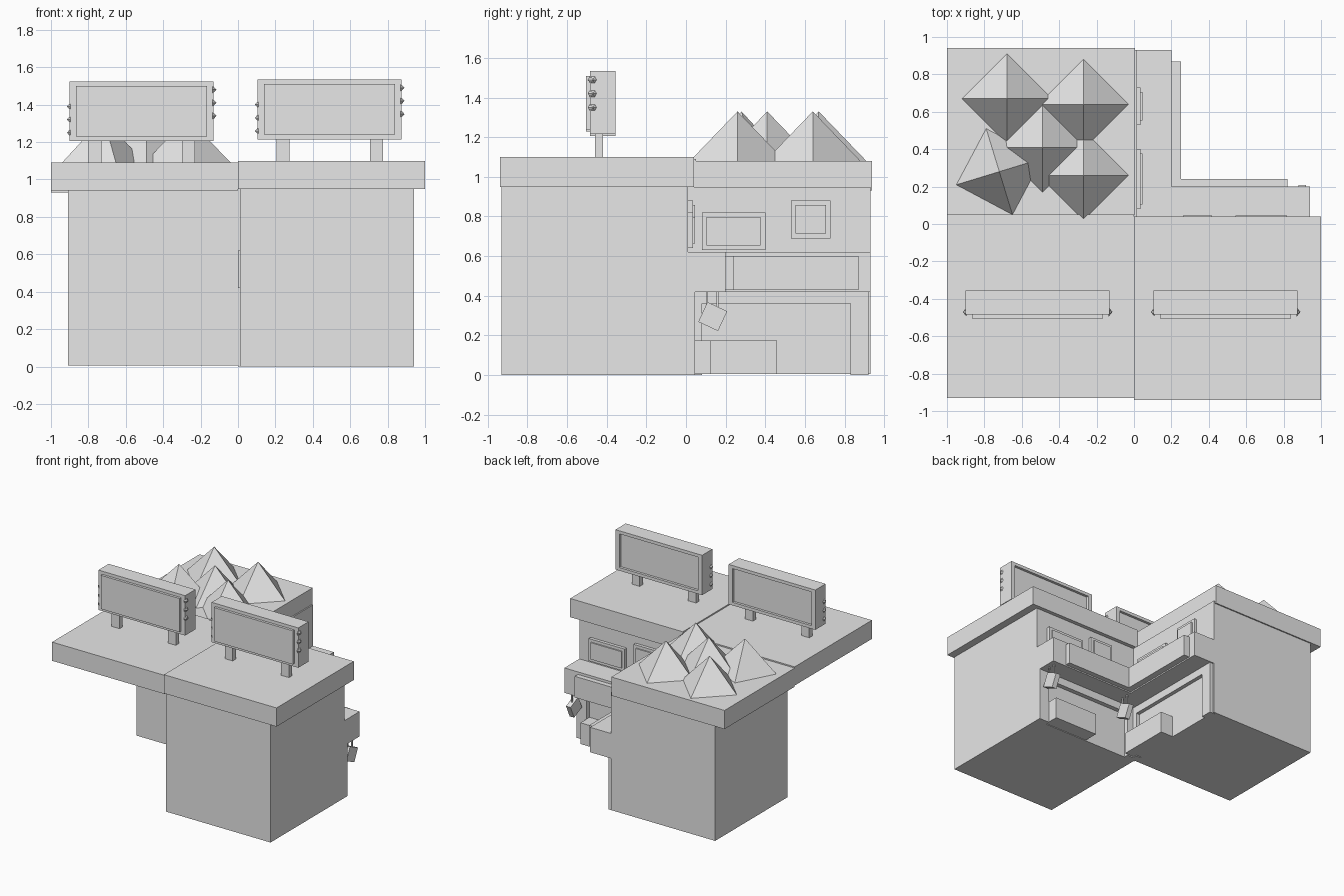
import bpy, bmesh, math
from mathutils import Matrix, Vector

cube = bpy.data.objects.get("Cube")
if cube:
    bpy.data.objects.remove(cube, do_unlink=True)

grey = bpy.data.materials.new("plain_grey")
grey.use_nodes = True
grey.diffuse_color = (0.8, 0.8, 0.8, 1)
grey.node_tree.nodes["Principled BSDF"].inputs["Base Color"].default_value = (0.8, 0.8, 0.8, 1)


def finish(name, bm):
    bmesh.ops.recalc_face_normals(bm, faces=bm.faces)
    mesh = bpy.data.meshes.new(name)
    bm.to_mesh(mesh)
    bm.free()
    mesh.materials.append(grey)
    obj = bpy.data.objects.new(name, mesh)
    bpy.context.collection.objects.link(obj)
    return obj


def box(name, x, y, z, tilt=0):
    """Box from (min, max) pairs, optionally tilted about the x axis."""
    bm = bmesh.new()
    size = Vector((x[1] - x[0], y[1] - y[0], z[1] - z[0]))
    mid = Vector((sum(x), sum(y), sum(z))) / 2
    m = Matrix.Translation(mid) @ Matrix.Rotation(tilt, 4, 'X') @ Matrix.Diagonal(size).to_4x4()
    bmesh.ops.create_cube(bm, size=1, matrix=m)
    return finish(name, bm)


def wall_box(name, wing, along, out, z):
    """Box on the courtyard wall of a wing: along the wall, then outward."""
    if wing == "front":
        return box(name, along, out, z)
    return box(name, out, along, z)


def prism(name, outline, z0, z1):
    bm = bmesh.new()
    face = bm.faces.new([bm.verts.new((px, py, z0)) for px, py in outline])
    top = bmesh.ops.extrude_face_region(bm, geom=[face])["geom"]
    bmesh.ops.translate(bm, vec=(0, 0, z1 - z0),
                        verts=[v for v in top if isinstance(v, bmesh.types.BMVert)])
    return finish(name, bm)


def cone(name, matrix, sides, radius, height):
    bm = bmesh.new()
    bmesh.ops.create_cone(bm, cap_ends=True, segments=sides, radius1=radius, radius2=0,
                          depth=height, matrix=matrix)
    return finish(name, bm)


# Two building wings standing corner to corner
box("front_wing", (0.01, 0.94), (-0.93, 0.01), (0, 0.96))
box("back_wing", (-0.91, 0.015), (0.01, 0.93), (0.005, 0.95))

# Three roof slabs
box("front_left_roof", (0, 1), (-0.94, 0.04), (0.95, 1.10))
box("front_right_roof", (-1, 0), (-0.93, 0.05), (0.94, 1.09))
box("back_roof", (-1, 0.005), (0.05, 0.94), (0.93, 1.08))

# Angled canopy over the shop fronts, with a sign board on each arm
prism("canopy", [(0, 0), (0.94, 0), (0.94, 0.2), (0.2, 0.2), (0.2, 0.93), (0, 0.93)], 0.42, 0.62)
wall_box("front_canopy_board", "front", (0.2, 0.82), (0.2, 0.24), (0.43, 0.6))
wall_box("back_canopy_board", "back", (0.2, 0.87), (0.2, 0.25), (0.43, 0.6))

# Shop fronts: a raised frame around a recessed opening, and a bench
shops = {"front": (0.01, 0.94, 0.1, 0.85, (0.47, 0.85)),
         "back": (0.01, 0.92, 0.08, 0.83, (0.05, 0.46))}
for wing, (a0, a1, o0, o1, bench) in shops.items():
    depth = (0.0, 0.045)
    wall_box(wing + "_shop_post_near", wing, (a0, o0), depth, (0, 0.42))
    wall_box(wing + "_shop_post_far", wing, (o1, a1), depth, (0, 0.42))
    wall_box(wing + "_shop_lintel", wing, (o0, o1), depth, (0.36, 0.42))
    wall_box(wing + "_bench", wing, bench, (0.01, 0.125), (0.005, 0.175))

# Upstairs windows: stepped frame and pane
windows = [("front", "wide", 0.52, 0.84, 0.64, 0.82), ("front", "small", 0.24, 0.44, 0.69, 0.88),
           ("back", "wide", 0.08, 0.40, 0.63, 0.82), ("back", "small", 0.53, 0.73, 0.69, 0.88)]
for wing, kind, a0, a1, z0, z1 in windows:
    name = f"{wing}_{kind}_window"
    e = 0.023
    wall_box(name + "_frame", wing, (a0, a1), (0, 0.035), (z0, z1))
    wall_box(name + "_pane", wing, (a0 + e, a1 - e), (0.03, 0.045), (z0 + e, z1 - e))

# Tilted signs hanging under the canopy on two rods
for label, sx in (("outer", 0.9), ("inner", 0.2)):
    box(label + "_hanging_sign", (sx - 0.02, sx + 0.02), (0.08, 0.19), (0.24, 0.35), math.radians(-25))
    for side, sy in (("near", 0.105), ("far", 0.16)):
        box(f"{label}_sign_rod_{side}", (sx - 0.005, sx + 0.005), (sy - 0.005, sy + 0.005), (0.33, 0.43))


def billboard(label, cx, base):
    """Billboard with a raised front panel, recessed back and side bulbs."""
    w, h, iw, lip = 0.385, 0.32, 0.35, 0.025
    x = (cx - w, cx + w)
    z = (base + 0.115, base + 0.115 + h)
    box(label + "_board", x, (-0.485, -0.375), z)
    box(label + "_panel", (cx - iw, cx + iw), (-0.505, -0.48), (z[0] + lip, z[1] - lip))
    rim = (-0.38, -0.355)
    box(label + "_rim_top", x, rim, (z[1] - lip, z[1]))
    box(label + "_rim_bottom", x, rim, (z[0], z[0] + lip))
    for s, side in ((-1, "right"), (1, "left")):
        edge = sorted((cx + s * iw, cx + s * w))
        box(f"{label}_rim_{side}", edge, rim, (z[0] + lip, z[1] - lip))
        lx = cx + s * 0.25
        box(f"{label}_leg_{side}", (lx - 0.035, lx + 0.035), (-0.46, -0.42), (base - 0.02, z[0] + 0.01))
        for i in range(3):
            bz = z[0] + 0.16 + s * 0.045 + (i - 1) * 0.07
            m = (Matrix.Translation((cx + s * (w + 0.005), -0.47, bz))
                 @ Matrix.Rotation(s * math.pi / 2, 4, 'Y'))
            cone(f"{label}_bulb_{side}_{i + 1}", m, 6, 0.025, 0.02)


billboard("left_billboard", 0.49, 1.1)
billboard("right_billboard", -0.515, 1.09)

# Cluster of pyramids on the back roof
peaks = [(-0.68, 0.67, 0), (-0.27, 0.64, 0), (-0.27, 0.26, 0), (-0.49, 0.41, 0), (-0.72, 0.28, 17)]
for i, (px, py, turn) in enumerate(peaks):
    m = Matrix.Translation((px, py, 1.2)) @ Matrix.Rotation(math.radians(turn), 4, 'Z')
    cone(f"roof_pyramid_{i + 1}", m, 4, 0.25, 0.26)
